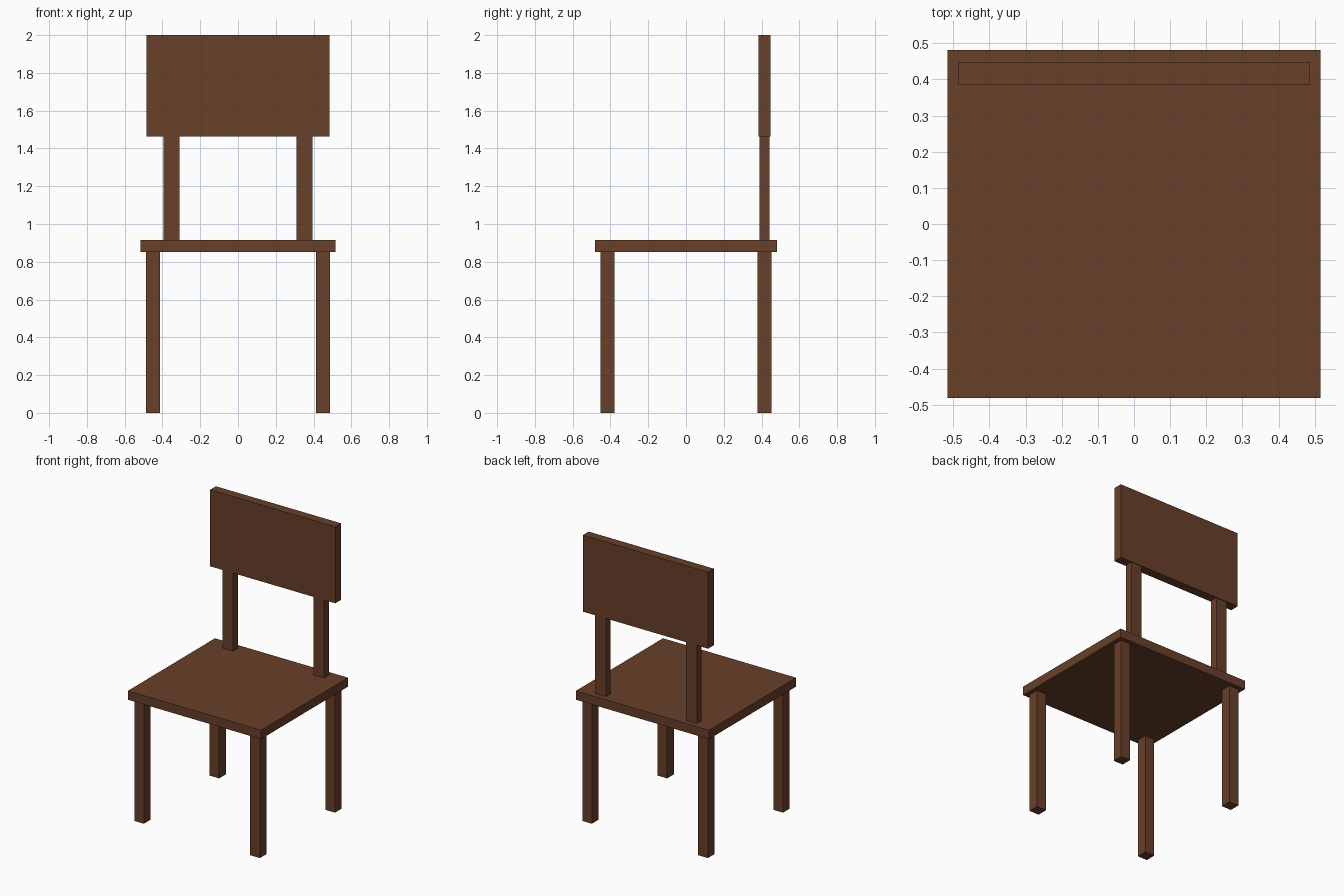
import bpy

if "Cube" in bpy.data.objects:
    bpy.data.objects.remove(bpy.data.objects["Cube"])

wood = bpy.data.materials.new("brown_wood")
wood.diffuse_color = (0.14, 0.05, 0.022, 1)
wood.use_nodes = True
wood.node_tree.nodes["Principled BSDF"].inputs["Base Color"].default_value = wood.diffuse_color


def box(name, x, y, z):
    """Box spanning the given (min, max) ranges."""
    spans = (x, y, z)
    bpy.ops.mesh.primitive_cube_add(size=1, location=[(a + b) / 2 for a, b in spans])
    ob = bpy.context.object
    ob.name = name
    ob.scale = [b - a for a, b in spans]
    bpy.ops.object.transform_apply(location=False, rotation=False, scale=True)
    ob.data.materials.append(wood)
    return ob


# Seat and backrest panel
box("seat", (-0.516, 0.516), (-0.482, 0.482), (0.852, 0.914))
box("backrest", (-0.485, 0.485), (0.384, 0.448), (1.464, 2.0))

for side, s in (("left", -1), ("right", 1)):
    # Legs
    leg_x = sorted((s * 0.412, s * 0.486))
    box(f"front_leg_{side}", leg_x, (-0.453, -0.379), (0, 0.852))
    box(f"back_leg_{side}", leg_x, (0.379, 0.453), (0, 0.852))
    # Posts carrying the backrest
    box(f"back_post_{side}", sorted((s * 0.311, s * 0.394)), (0.389, 0.443), (0.914, 1.464))
